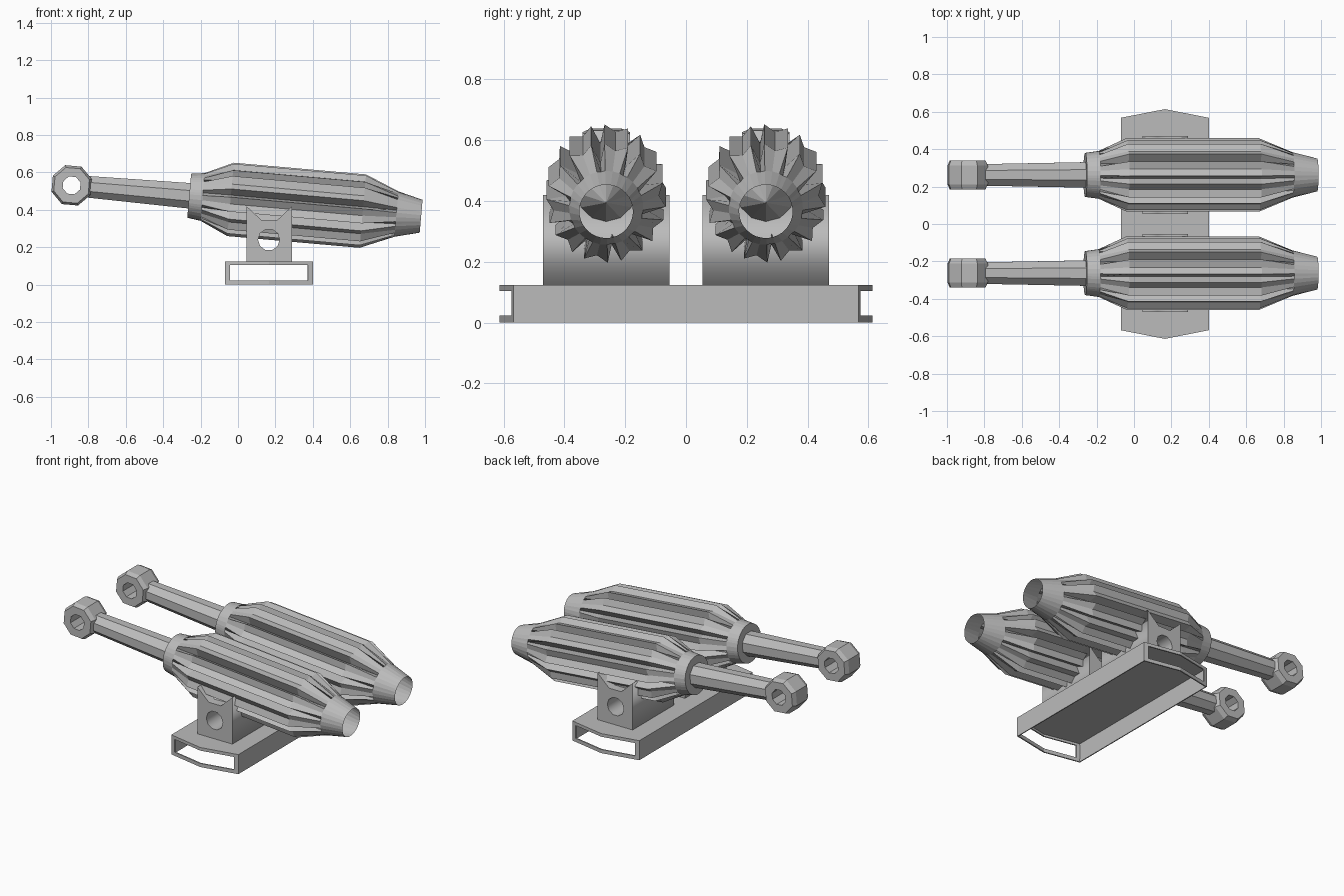
import bpy, bmesh, math
from mathutils import Matrix

if "Cube" in bpy.data.objects:
    bpy.data.objects.remove(bpy.data.objects["Cube"])

grey = bpy.data.materials.new("steel_grey")
grey.diffuse_color = (0.5, 0.5, 0.5, 1)
grey.use_nodes = True
grey.node_tree.nodes["Principled BSDF"].inputs["Base Color"].default_value = grey.diffuse_color

TILT = Matrix.Rotation(math.radians(5.05), 4, 'Y')


def add_mesh(name, bm, matrix=None, recalc=True):
    if recalc:
        bmesh.ops.recalc_face_normals(bm, faces=bm.faces)
    me = bpy.data.meshes.new(name)
    bm.to_mesh(me)
    bm.free()
    me.materials.append(grey)
    ob = bpy.data.objects.new(name, me)
    bpy.context.collection.objects.link(ob)
    if matrix:
        ob.matrix_world = matrix
    return ob


def loft(name, rings, matrix, cap_start=False, cap_end=False, closed=False):
    """Skin a list of point rings of equal length."""
    bm = bmesh.new()
    rows = [[bm.verts.new(p) for p in ring] for ring in rings]
    n = len(rows[0])
    pairs = list(zip(rows, rows[1:]))
    if closed:
        pairs.append((rows[-1], rows[0]))
    for a, b in pairs:
        for i in range(n):
            j = (i + 1) % n
            bm.faces.new((a[i], a[j], b[j], b[i]))
    if cap_start:
        bm.faces.new(rows[0])
    if cap_end:
        bm.faces.new(rows[-1])
    return add_mesh(name, bm, matrix)


def circle(s, r, n, phase=0.0):
    """Ring of n points around the long axis at distance s."""
    return [(s, r * math.sin(phase + i * math.tau / n), r * math.cos(phase + i * math.tau / n))
            for i in range(n)]


def finned_ring(s, valley, tip, notch, fins=10):
    """Ring of ridges, each with two tips and a notch between them."""
    pts = []
    for k in range(fins):
        centre = math.radians(10) + k * math.tau / fins
        for offset, r in ((-18, valley), (-11.5, tip), (0, notch), (11.5, tip)):
            a = centre + math.radians(offset)
            pts.append((s, r * math.sin(a), r * math.cos(a)))
    return pts


def barrel(side, y):
    m = Matrix.Translation((0, y, 0.452)) @ TILT
    # finned housing, open at the nozzle
    stations = [(-0.262, 0.118, 0.118, 0.118), (-0.19, 0.128, 0.128, 0.128),
                (-0.04, 0.135, 0.197, 0.175), (0.67, 0.135, 0.197, 0.175),
                (0.85, 0.12, 0.122, 0.122), (0.983, 0.088, 0.088, 0.088)]
    loft(side + "_housing", [finned_ring(*st) for st in stations], m, cap_start=True)
    # spike inside the nozzle
    loft(side + "_inner_spike", [circle(0.2, 0.12, 12), circle(0.65, 0.002, 12)], m,
         cap_start=True, cap_end=True)
    # tapered arm
    loft(side + "_arm", [circle(-0.83, 0.062, 8, math.pi / 8), circle(-0.25, 0.074, 8, math.pi / 8)],
         m, cap_start=True, cap_end=True)
    # octagonal eye with a hole through it
    section = [(0.05, -0.078), (0.1, -0.078), (0.113, -0.05), (0.113, 0.05), (0.1, 0.078), (0.05, 0.078)]
    eye = []
    for i in range(8):
        a = math.pi / 8 + i * math.pi / 4
        eye.append([(-0.893 + r * math.cos(a), w, r * math.sin(a)) for r, w in section])
    loft(side + "_eye", eye, m, closed=True)


def pedestal(side, y):
    # cradle plate profile with a round hole, extruded in depth
    cu = bpy.data.curves.new(side + "_pedestal", 'CURVE')
    cu.dimensions = '2D'
    cu.fill_mode = 'BOTH'
    cu.extrude = 0.208
    outline = [(0.045, 0.12), (0.29, 0.12), (0.29, 0.42), (0.21, 0.345), (0.125, 0.345), (0.045, 0.42)]
    hole = [(0.165 + 0.058 * math.cos(i * math.tau / 10), 0.24 + 0.058 * math.sin(i * math.tau / 10))
            for i in range(10)]
    for pts in (outline, hole):
        sp = cu.splines.new('POLY')
        sp.points.add(len(pts) - 1)
        for p, (px, pz) in zip(sp.points, pts):
            p.co = (px, pz, 0, 1)
        sp.use_cyclic_u = True
    cu.materials.append(grey)
    ob = bpy.data.objects.new(side + "_pedestal", cu)
    bpy.context.collection.objects.link(ob)
    ob.location = (0, y, 0)
    ob.rotation_euler = (math.pi / 2, 0, 0)
    bpy.ops.object.select_all(action='DESELECT')
    ob.select_set(True)
    bpy.context.view_layer.objects.active = ob
    bpy.ops.object.convert(target='MESH')


def base_rail():
    # open-bottomed channel with pointed, windowed ends
    x0, xm, x1, yc, yt, h = -0.07, 0.165, 0.4, 0.568, 0.614, 0.124
    bm = bmesh.new()

    def face(*pts):
        bm.faces.new([bm.verts.new(p) for p in pts])

    face((x0, -yc, h), (xm, -yt, h), (x1, -yc, h), (x1, yc, h), (xm, yt, h), (x0, yc, h))
    face((x1, -yc, 0), (x1, yc, 0), (x1, yc, h), (x1, -yc, h))
    face((x0, yc, 0), (x0, -yc, 0), (x0, -yc, h), (x0, yc, h))
    for s in (-1, 1):
        for xe in (x0, x1):
            def at(t, z):
                return (xe + (xm - xe) * t, s * (yc + (yt - yc) * t), z)

            def panel(t0, t1, z0, z1):
                pts = [at(t0, z0), at(t1, z0), at(t1, z1), at(t0, z1)]
                face(*(pts if (s < 0) == (xe == x0) else pts[::-1]))

            panel(0, 0.115, 0, 0.023)
            panel(0.115, 1, 0, 0.023)
            panel(0, 0.115, 0.023, 0.104)
            panel(0, 0.115, 0.104, h)
            panel(0.115, 1, 0.104, h)
    bmesh.ops.remove_doubles(bm, verts=bm.verts, dist=0.0005)
    ob = add_mesh("base_rail", bm, recalc=False)
    thick = ob.modifiers.new("thickness", 'SOLIDIFY')
    thick.thickness = 0.008
    thick.offset = -1


for side, y in (("near", -0.2625), ("far", 0.2625)):
    barrel(side, y)
    pedestal(side, y)
base_rail()
